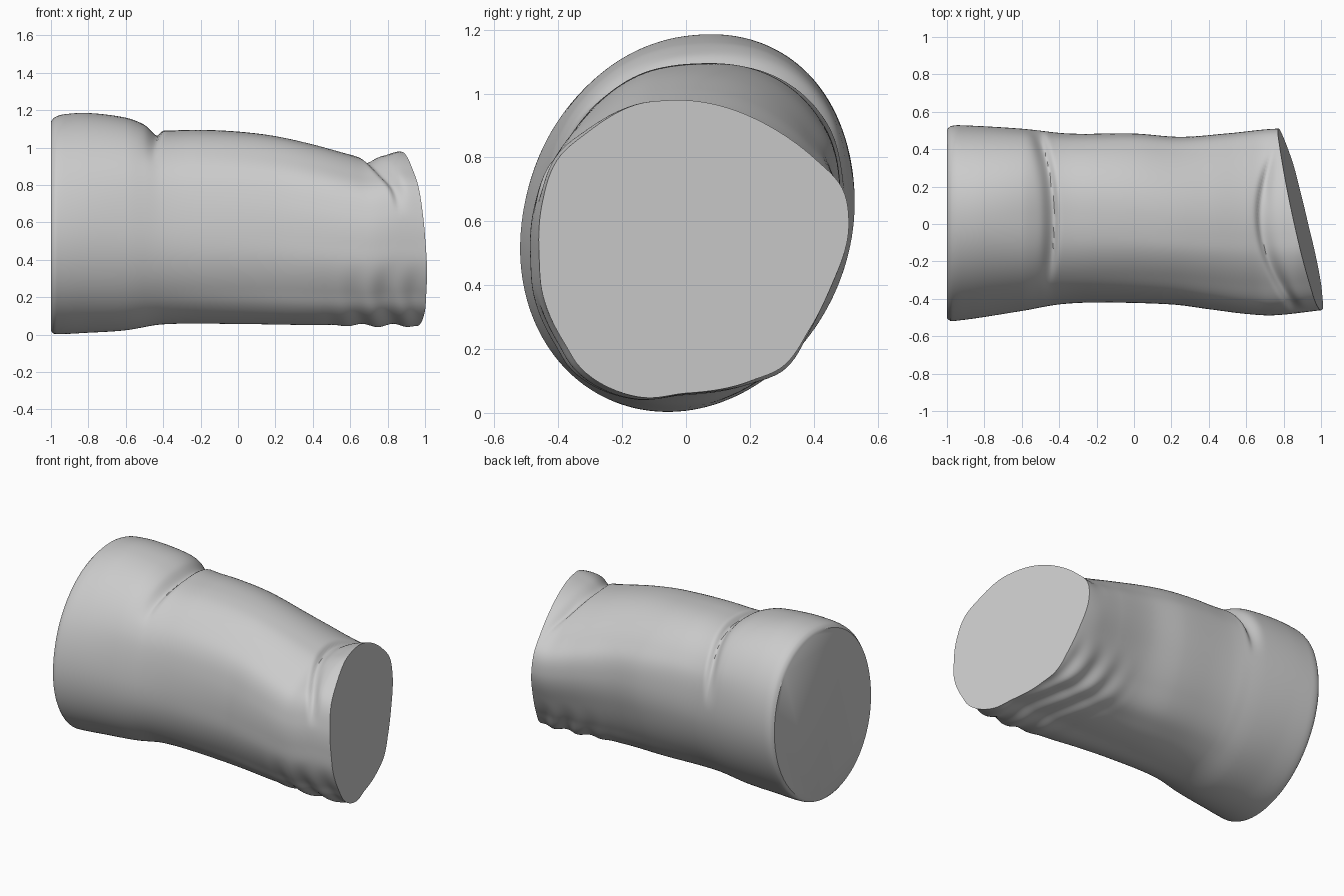
import bpy, bmesh, math
from math import sin, cos, pi, exp

cube = bpy.data.objects.get("Cube")
if cube:
    bpy.data.objects.remove(cube, do_unlink=True)

RINGS, SIDES = 200, 144


def curve(points):
    """Smooth function through (x, value) points."""
    def slope(i):
        a, b = points[max(i - 1, 0)], points[min(i + 1, len(points) - 1)]
        return (b[1] - a[1]) / (b[0] - a[0])

    def value(x):
        x = min(max(x, points[0][0]), points[-1][0])
        i = 0
        while i < len(points) - 2 and x > points[i + 1][0]:
            i += 1
        (x0, v0), (x1, v1) = points[i], points[i + 1]
        h = x1 - x0
        t = (x - x0) / h
        return (v0 * (1 + 2 * t) * (1 - t) ** 2 + slope(i) * h * t * (1 - t) ** 2
                + v1 * t * t * (3 - 2 * t) + slope(i + 1) * h * t * t * (t - 1))
    return value


def smooth(a, b, x):
    t = min(max((x - a) / (b - a), 0), 1)
    return t * t * (3 - 2 * t)


def groove(x, centre, left, right):
    width = left if x < centre else right
    return exp(-((x - centre) / width) ** 2)


def power(v, p):
    return math.copysign(abs(v) ** p, v)


# Silhouette of the sleeve along its length
top = curve([(-1, 1.14), (-.98, 1.162), (-.93, 1.178), (-.8, 1.185), (-.6, 1.16), (-.5, 1.125),
             (-.42, 1.095), (-.2, 1.095), (0, 1.085), (.2, 1.06), (.4, 1.015), (.6, .96),
             (.69, .94), (.78, .955), (.87, .978), (1, .96)])
bottom = curve([(-1, .02), (-.985, .004), (-.8, .01), (-.6, .022), (-.4, .052), (0, .052),
                (.4, .048), (.7, .048), (1, .045)])
front = curve([(-1, -.505), (-.975, -.52), (-.6, -.465), (-.4, -.43), (-.2, -.42), (.2, -.43),
               (.4, -.455), (.6, -.48), (.75, -.487), (1, -.46)])
back = curve([(-1, .505), (-.98, .523), (-.93, .528), (-.6, .51), (-.35, .485), (0, .485),
              (.25, .467), (.5, .485), (.77, .51), (1, .5)])

# Outline of the cuff opening, as (y, z)
opening = [(.5, .6), (.48, .72), (.4, .81), (.28, .9), (.12, .965), (-.05, .978), (-.15, .965),
           (-.3, .885), (-.4, .8), (-.45, .66), (-.46, .5), (-.45, .38), (-.38, .22),
           (-.33, .14), (-.25, .08), (-.13, .045), (0, .06), (.2, .095), (.3, .14),
           (.38, .26), (.45, .41)]
polar = []
for y, z in opening:
    u, v = (y - .02) / .48, (z - .51) / .467
    polar.append((math.atan2(v, u) % (2 * pi), math.hypot(u, v)))
polar.sort()
radius = curve([(a - 2 * pi, r) for a, r in polar[-2:]] + polar
               + [(a + 2 * pi, r) for a, r in polar[:2]])


def sleeve_point(u, a):
    r = radius(a)
    cy, cz = r * cos(a), r * sin(a)
    # The cuff end is cut on a slant
    end = .896 - .23 * (.02 + .48 * cy) - .08 * cz * .467
    x = -1 + (end + 1) * u
    # Blend a leaning oval, fuller on its upper side, into the cuff outline
    b = smooth(-.9, .9, x)
    full = 1 - (.04 + .14 * smooth(-.9, -.35, x)) * smooth(-.1, .5, sin(a))
    oy, oz = power(cos(a - .055), full), power(sin(a + .065), full)
    y, z = oy * (1 - b) + cy * b, oz * (1 - b) + cz * b
    ymid, width = (front(x) + back(x)) / 2, (back(x) - front(x)) / 2
    mid, half = (top(x) + bottom(x)) / 2, (top(x) - bottom(x)) / 2
    yy = ymid + y * width
    d = end - x
    # Creases across the upper side
    dent = .065 * smooth(.4, .95, z + .25 * y) * groove(x, -.43 - .3 * yy * yy, .045, .022)
    dent += (.06 * smooth(.25, .7, z) * smooth(.01, .12, d)
             * groove(x, .675 + .7 * (yy - .05) ** 2, .02, .05))
    # Bunched folds on the underside near the cuff
    low = smooth(.2, .8, -z) * (1 - smooth(.2, .6, d)) * smooth(-.04, .1, d)
    dent += .02 * low * cos(2 * pi * (d + .06 * sin(3 * a)) / .17)
    k = 1 - dent
    return x, ymid + y * width * k, mid + z * half * k


# Loft the rings and close both ends
bm = bmesh.new()
rings = []
for i in range(RINGS + 1):
    rings.append([bm.verts.new(sleeve_point(i / RINGS, 2 * pi * j / SIDES))
                  for j in range(SIDES)])
for r0, r1 in zip(rings, rings[1:]):
    for j in range(SIDES):
        k = (j + 1) % SIDES
        bm.faces.new((r0[j], r0[k], r1[k], r1[j]))
bm.faces.new(rings[0])
bm.faces.new(rings[-1])
bmesh.ops.recalc_face_normals(bm, faces=bm.faces)
mesh = bpy.data.meshes.new("sleeve")
bm.to_mesh(mesh)
bm.free()
sleeve = bpy.data.objects.new("sleeve", mesh)
bpy.context.collection.objects.link(sleeve)

# Plain grey cloth
grey = bpy.data.materials.new("light_grey")
grey.use_nodes = True
colour = (.6, .6, .6, 1)
grey.diffuse_color = colour
grey.node_tree.nodes["Principled BSDF"].inputs["Base Color"].default_value = colour
mesh.materials.append(grey)

bpy.context.view_layer.objects.active = sleeve
sleeve.select_set(True)
bpy.ops.object.shade_smooth_by_angle(angle=math.radians(40))
